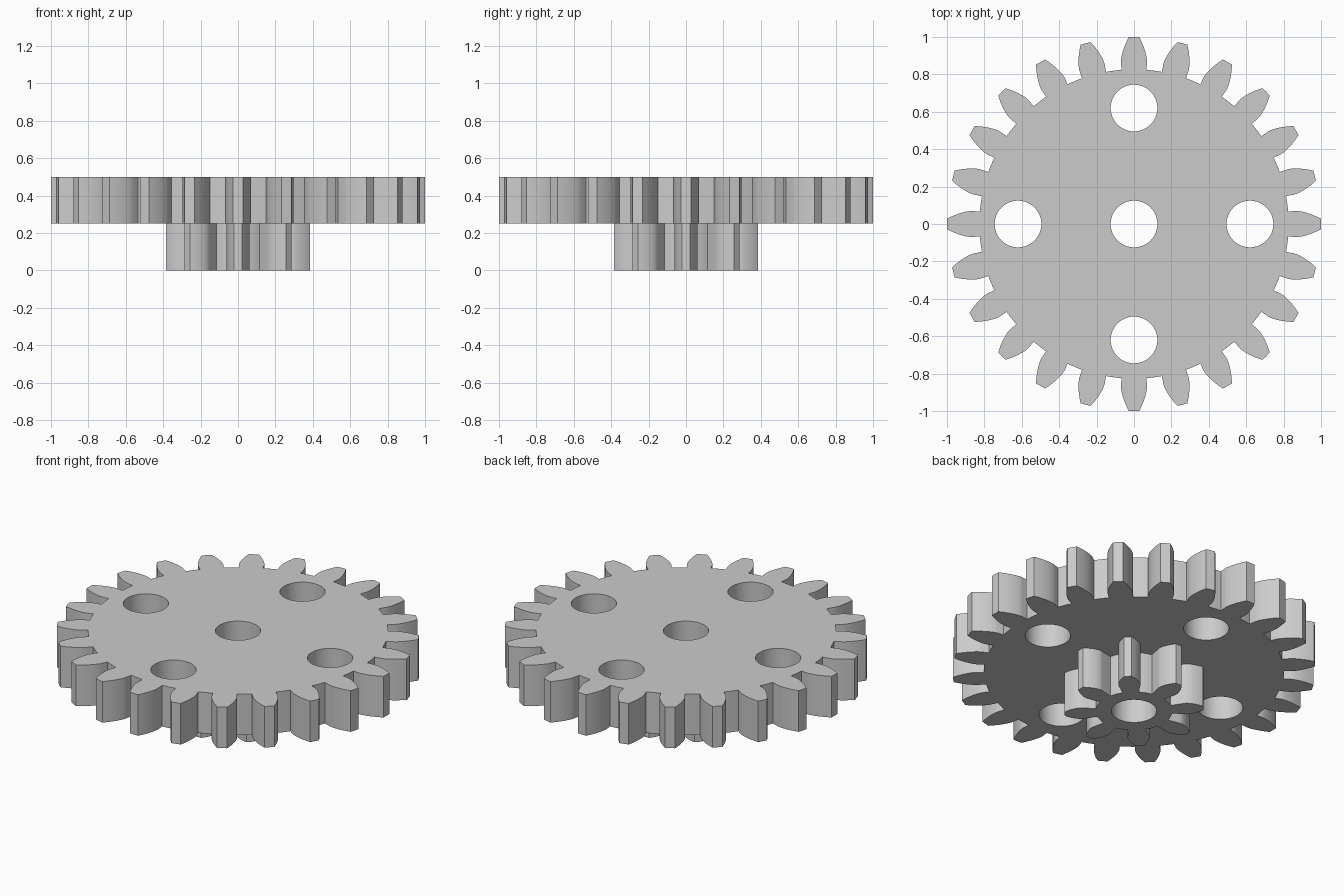
import bpy, bmesh
from math import pi, tau, cos, sin, tan, acos, radians

cube = bpy.data.objects.get("Cube")
if cube:
    bpy.data.objects.remove(cube, do_unlink=True)

MODULE = 1 / 13
PRESSURE = radians(20)
HOLE_RADIUS = 0.125
HOLE_OFFSET = 0.62

grey = bpy.data.materials.new("plain grey")
grey.use_nodes = True
grey.diffuse_color = (0.6, 0.6, 0.6, 1)
grey.node_tree.nodes["Principled BSDF"].inputs["Base Color"].default_value = grey.diffuse_color


def polar(r, a):
    return (r * cos(a), r * sin(a))


def involute(a):
    return tan(a) - a


def gear_outline(teeth, steps=10):
    """Involute spur gear outline with straight radial flanks below the base circle."""
    pitch = MODULE * teeth / 2
    tip, root, base = pitch + MODULE, pitch - 1.25 * MODULE, pitch * cos(PRESSURE)
    base_half = pi / (2 * teeth) + involute(PRESSURE)
    roll_end = tan(acos(base / tip))

    # one flank from root to tip, as (radius, half angle)
    flank = [(root, base_half)]
    for i in range(steps + 1):
        roll = roll_end * i / steps
        r = base * (1 + roll * roll) ** 0.5
        flank.append((r, base_half - involute(acos(min(1, base / r)))))

    # mirrored tooth plus the root land up to the next tooth
    tooth = [(r, -a) for r, a in flank] + [(tip, 0)] + flank[::-1]
    gap = tau / teeth - 2 * base_half
    tooth += [(root, base_half + gap * k / 3) for k in (1, 2)]
    return [polar(r, a + tau * n / teeth) for n in range(teeth) for r, a in tooth]


def hole_outline(x, y, segments=48):
    circle = [polar(HOLE_RADIUS, tau * i / segments) for i in range(segments)]
    return [(x + px, y + py) for px, py in circle]


def extruded_plate(name, outlines, z, height):
    """Fill the outlines (first outside, rest holes) and extrude upwards."""
    bm = bmesh.new()
    edges = []
    for outline in outlines:
        verts = [bm.verts.new((x, y, z)) for x, y in outline]
        edges += [bm.edges.new((v, verts[i - 1])) for i, v in enumerate(verts)]
    bmesh.ops.triangle_fill(bm, edges=edges, use_beauty=True, normal=(0, 0, 1))
    result = bmesh.ops.extrude_face_region(bm, geom=bm.faces[:], use_keep_orig=True)
    top = [g for g in result["geom"] if isinstance(g, bmesh.types.BMVert)]
    bmesh.ops.translate(bm, verts=top, vec=(0, 0, height))
    bmesh.ops.recalc_face_normals(bm, faces=bm.faces[:])
    mesh = bpy.data.meshes.new(name)
    bm.to_mesh(mesh)
    bm.free()
    mesh.materials.append(grey)
    obj = bpy.data.objects.new(name, mesh)
    bpy.context.collection.objects.link(obj)
    bpy.ops.object.select_all(action='DESELECT')
    obj.select_set(True)
    bpy.context.view_layer.objects.active = obj
    bpy.ops.object.shade_smooth_by_angle(angle=radians(30))
    return obj


# Small gear below, with the shaft hole
extruded_plate("small_gear", [gear_outline(8), hole_outline(0, 0)], 0, 0.25)

# Large gear above, with the shaft hole and four holes around it
around = [hole_outline(*polar(HOLE_OFFSET, i * pi / 2)) for i in range(4)]
extruded_plate("large_gear", [gear_outline(24), hole_outline(0, 0)] + around, 0.25, 0.25)
